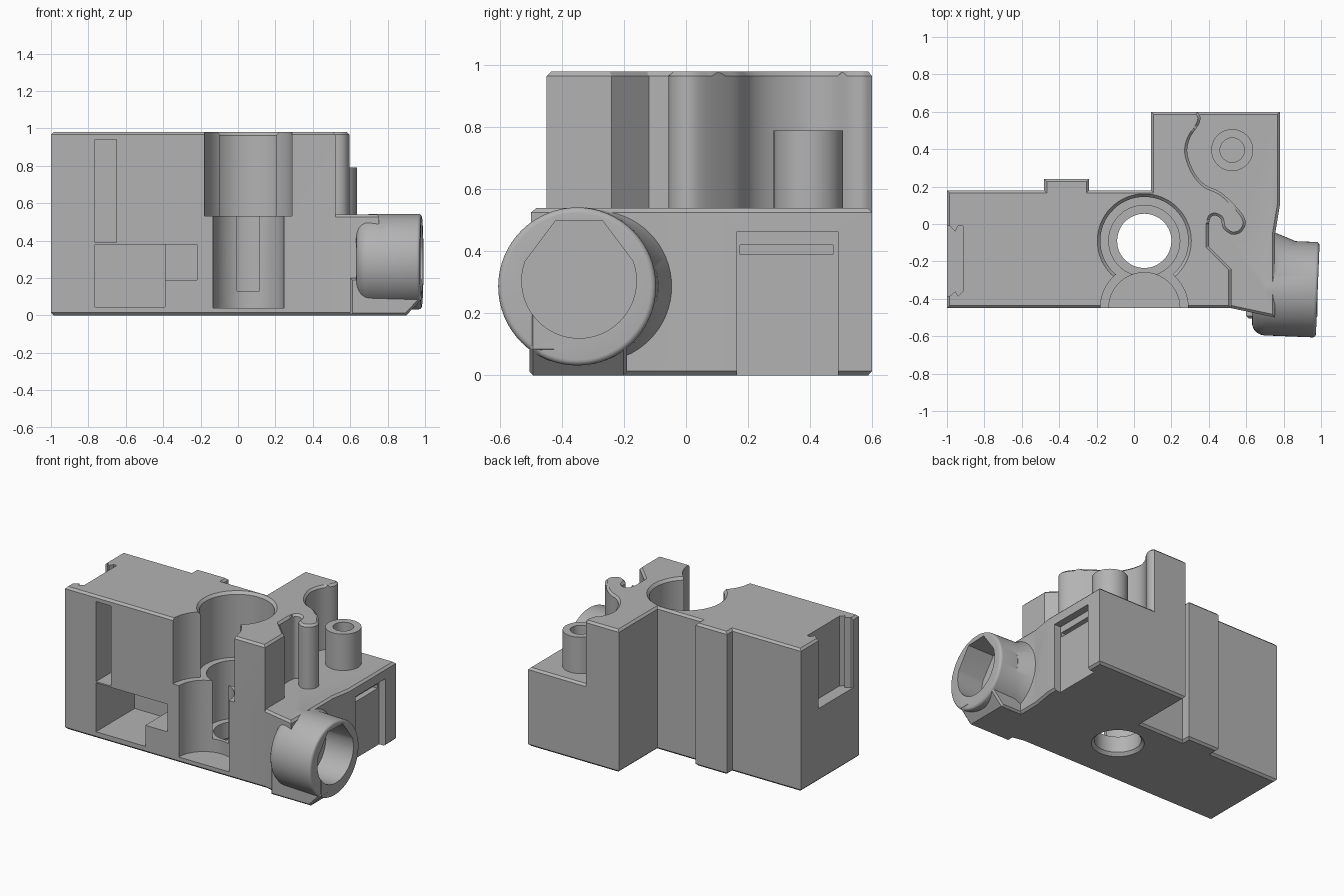
import bpy, bmesh, math
from mathutils import Matrix, Vector

if "Cube" in bpy.data.objects:
    bpy.data.objects.remove(bpy.data.objects["Cube"])

grey = bpy.data.materials.new("plain_grey")
grey.use_nodes = True
colour = (0.45, 0.45, 0.45, 1)
grey.diffuse_color = colour
grey.node_tree.nodes["Principled BSDF"].inputs["Base Color"].default_value = colour

# Maps a profile's own axes onto the model: profile plane (u, v), extrusion w
AXES = {
    "z": Matrix.Identity(4),
    "x": Matrix(((0, 0, 1, 0), (1, 0, 0, 0), (0, 1, 0, 0), (0, 0, 0, 1))),
    "y": Matrix(((1, 0, 0, 0), (0, 0, 1, 0), (0, 1, 0, 0), (0, 0, 0, 1))),
}


def finish(name, bm):
    bmesh.ops.recalc_face_normals(bm, faces=bm.faces)
    mesh = bpy.data.meshes.new(name)
    bm.to_mesh(mesh)
    bm.free()
    mesh.materials.append(grey)
    ob = bpy.data.objects.new(name, mesh)
    bpy.context.collection.objects.link(ob)
    return ob


def prism(name, pts, w0, w1, axis="z", chamfer=0):
    """Extruded profile, with optional chamfers round both ends."""
    bm = bmesh.new()
    base = bm.faces.new([bm.verts.new((u, v, w0)) for u, v in pts])
    ext = bmesh.ops.extrude_face_region(bm, geom=[base])["geom"]
    for v in ext:
        if isinstance(v, bmesh.types.BMVert):
            v.co.z = w1
    if chamfer:
        rims = [e for e in bm.edges if abs(e.verts[0].co.z - e.verts[1].co.z) < 1e-6]
        bmesh.ops.bevel(bm, geom=rims, offset=chamfer, segments=1, affect="EDGES")
    bm.transform(AXES[axis])
    return finish(name, bm)


def box(name, u, v, w, axis="z"):
    pts = [(u[0], v[0]), (u[1], v[0]), (u[1], v[1]), (u[0], v[1])]
    return prism(name, pts, w[0], w[1], axis)


def rod(name, centre, r, w0, w1, axis="z", r2=None):
    """Cylinder or cone running along an axis."""
    bm = bmesh.new()
    bmesh.ops.create_cone(bm, cap_ends=True, segments=64, radius1=r,
                          radius2=r if r2 is None else r2, depth=w1 - w0)
    bm.transform(AXES[axis] @ Matrix.Translation((*centre, (w0 + w1) / 2)))
    return finish(name, bm)


def combine(target, tool, operation):
    mod = target.modifiers.new("combine", "BOOLEAN")
    mod.operation, mod.solver, mod.object = operation, "EXACT", tool
    bpy.context.view_layer.objects.active = target
    bpy.ops.object.modifier_apply(modifier=mod.name)
    bpy.data.objects.remove(tool)


def smooth_path(pts, steps=5):
    """Catmull-Rom curve through the points."""
    p = [Vector(q) for q in [pts[0], *pts, pts[-1]]]
    out = []
    for a, b, c, d in zip(p, p[1:], p[2:], p[3:]):
        for i in range(steps):
            t = i / steps
            q = 0.5 * (2 * b + (c - a) * t + (2 * a - 5 * b + 4 * c - d) * t * t
                       + (3 * b - a - 3 * c + d) * t ** 3)
            out.append(tuple(q))
    return out + [tuple(pts[-1])]


# Tall main body with the hooked lever wall
hook = smooth_path([(.40, .0), (.41, .035), (.435, .045), (.465, .025), (.475, -.02),
                    (.52, -.055), (.57, -.045), (.597, .005), (.57, .065), (.47, .165),
                    (.38, .21), (.32, .28), (.285, .38), (.30, .46), (.345, .53),
                    (.355, .57), (.34, .60)])
outline = ([(-1, -.45), (.52, -.45), (.52, -.24), (.40, -.12)] + hook +
           [(.09, .60), (.09, .18), (-.24, .18), (-.24, .24), (-.48, .24),
            (-.48, .18), (-1, .18)])
body = prism("extruder_body", outline, 0, .98, chamfer=.014)

# Low deck and inlet foot
deck = [(.25, -.45), (.52, -.45), (.755, -.5), (.755, -.05), (.78, .1), (.78, .6), (.25, .6)]
foot = [(.6, 0), (.9, 0), (.98, .085), (.98, .2), (.6, .2)]
parts = [prism("low_deck", deck, 0, .54, chamfer=.014),
         prism("inlet_foot", foot, -.505, -.19, "y", chamfer=.012)]

# Round inlet with softened rims and a flared root
bm = bmesh.new()
bmesh.ops.create_cone(bm, cap_ends=True, segments=64, radius1=.255, radius2=.255, depth=.345)
for side, size in ((-1, .07), (1, .018)):
    rim = [e for e in bm.edges if all(v.co.z * side > .17 for v in e.verts)
           and len(e.link_faces) == 2]
    bmesh.ops.bevel(bm, geom=rim, offset=size, segments=5, profile=.5, affect="EDGES")
tilt = Matrix.Rotation(math.radians(-2.3), 4, "Z")
bm.transform(Matrix.Translation((.81, -.345, .287)) @ tilt @ AXES["x"])
parts += [finish("inlet", bm),
          rod("inlet_root", (-.29, .287), .25, .74, .86, "x", .2),
          rod("screw_post", (.525, .395), .112, .5, .79)]
for part in parts:
    combine(body, part, "UNION")

cuts = []
# Motor bore, gear pocket and their open front
bore = (.055, -.09)
gear = (.055, -.45)
cuts += [rod("bore_top", bore, .235, .53, 1.1),
         rod("bore_rim", bore, .235, .962, .985, r2=.256),
         rod("bore_mid", bore, .19, .13, .6),
         rod("bore_exit", bore, .145, -.1, .2),
         rod("bore_exit_rim", bore, .165, -.001, .02, r2=.145),
         rod("gear_top", gear, .235, .53, 1.1),
         rod("gear_low", gear, .19, .04, .6),
         rod("gear_groove", (.055, .30), .17, -.36, -.17, "y")]

# Front pockets and round seats
cuts += [box("spring_slot", (-.765, -.65), (.39, .94), (-.6, -.25), "y"),
         box("nut_pocket", (-.765, -.39), (.045, .38), (-.6, -.03), "y"),
         box("side_pocket", (-.40, -.22), (.19, .38), (-.6, -.17), "y"),
         rod("upper_seat", (-.37, .77), .14, -.6, -.2, "y"),
         rod("lower_seat", (-.37, .515), .14, -.6, -.2, "y"),
         rod("lower_seat_step", (-.37, .515), .11, -.3, -.15, "y"),
         rod("screw_hole", (-.37, .515), .075, -.5, .5, "y"),
         rod("mount_hole", (-.58, .21), .055, -.3, .5, "y"),
         rod("mount_bore", (-.58, .21), .135, .06, .5, "y"),
         rod("rib_gap", (-.37, .515), .165, .18, .5, "y")]

# Dovetail recess in the left end and the long filament path
dovetail = [(-1.1, -.385), (-.985, -.385), (-.955, -.36), (-.94, -.385), (-.915, -.36),
            (-.915, -.01), (-.94, -.01), (-.955, -.04), (-.985, -.01), (-1.1, -.01)]
cuts += [prism("end_recess", dovetail, .5, 1.1),
         rod("filament_path", (-.32, .30), .048, -1.1, 1.1, "x"),
         rod("end_seat", (-.32, .30), .075, -1.1, -.92, "x")]

# Inlet recess: round below, faceted above
arc = [(-.345 + .185 * math.cos(a), .305 + .185 * math.sin(a))
       for a in (math.pi * (.9 + 1.2 * i / 32) for i in range(33))]
arc = [(-.345 + .185 * math.cos(math.radians(d)), .305 + .185 * math.sin(math.radians(d)))
       for d in range(160, 381, 5)]
cuts += [prism("inlet_recess", arc + [(-.27, .5), (-.42, .5)], .78, 1.2, "x"),
         rod("inlet_seat", (-.335, .30), .11, .70, .9, "x"),
         rod("inlet_step", (-.33, .30), .072, .6, .9, "x")]

# Side plate recess, latch slot and post hole
cuts += [box("plate_recess", (.165, .49), (-.1, .465), (.73, .9), "x"),
         box("latch_slot", (.175, .475), (.39, .42), (.66, .9), "x"),
         rod("post_hole", (.525, .395), .065, .45, .9)]
for cut in cuts:
    combine(body, cut, "DIFFERENCE")

# Crisp edges, smooth curves
bpy.ops.object.select_all(action="DESELECT")
body.select_set(True)
bpy.context.view_layer.objects.active = body
bpy.ops.object.shade_smooth_by_angle(angle=math.radians(25))
